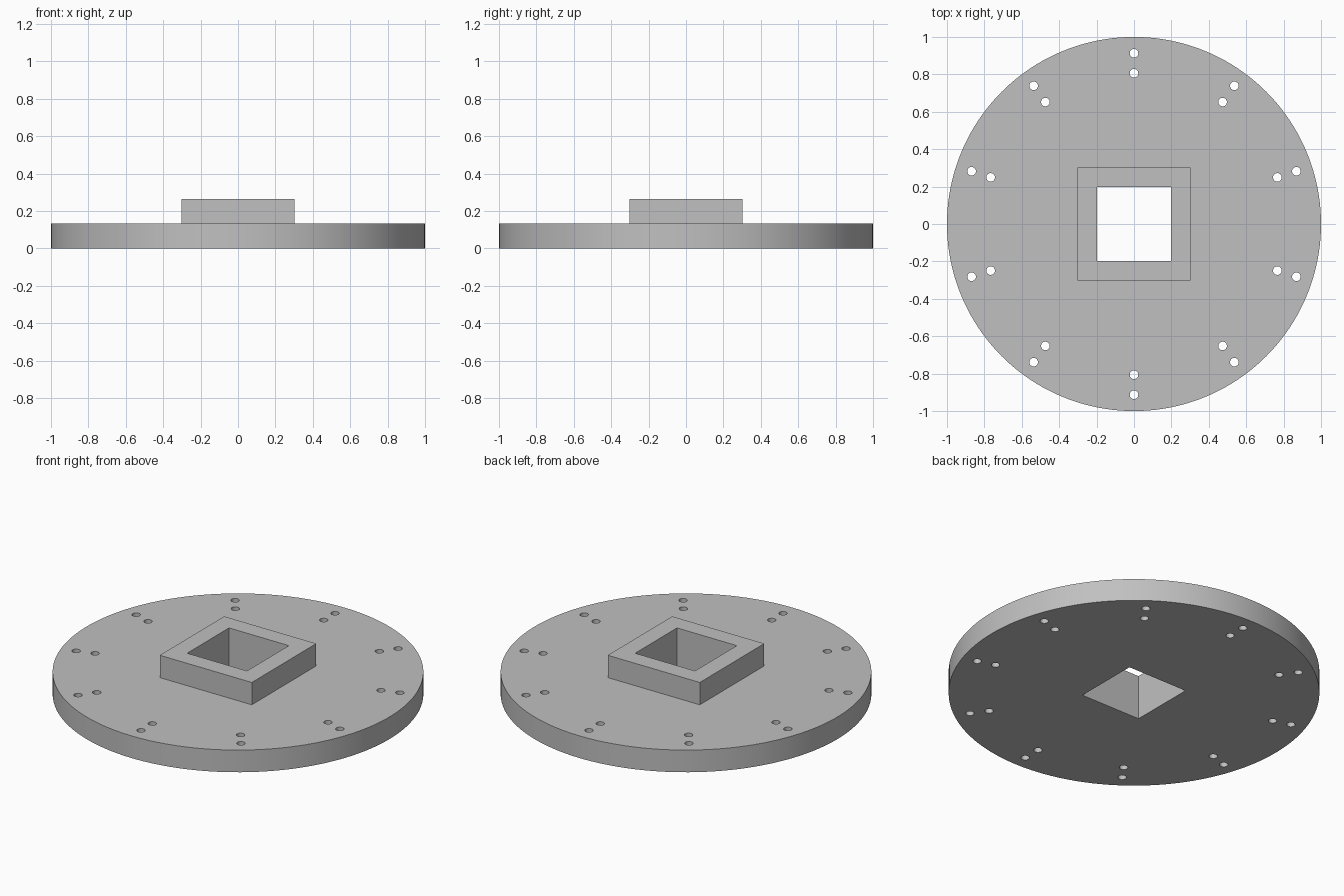
import bpy
import math

PLATE_H, TOP_H = 0.132, 0.265
BOSS_W, SOCKET_W = 0.606, 0.394
HOLE_R, RINGS, HOLE_COUNT = 0.023, (0.806, 0.913), 10

cube = bpy.data.objects.get("Cube")
if cube:
    bpy.data.objects.remove(cube, do_unlink=True)

grey = bpy.data.materials.new("plain grey")
grey.use_nodes = True
colour = (0.53, 0.53, 0.53, 1)
grey.diffuse_color = colour
grey.node_tree.nodes["Principled BSDF"].inputs["Base Color"].default_value = colour


def cylinder(name, radius, z0, z1, x=0, y=0, sides=24):
    bpy.ops.mesh.primitive_cylinder_add(
        vertices=sides, radius=radius, depth=z1 - z0, location=(x, y, (z0 + z1) / 2))
    return finish(name)


def block(name, width, z0, z1):
    bpy.ops.mesh.primitive_cube_add(size=1, location=(0, 0, (z0 + z1) / 2))
    bpy.context.object.scale = (width, width, z1 - z0)
    bpy.ops.object.transform_apply(location=False, rotation=False, scale=True)
    return finish(name)


def finish(name):
    obj = bpy.context.object
    obj.name = name
    obj.data.materials.append(grey)
    return obj


def combine(target, tool, operation):
    mod = target.modifiers.new(tool.name, "BOOLEAN")
    mod.operation, mod.solver, mod.object = operation, "EXACT", tool
    bpy.ops.object.select_all(action="DESELECT")
    target.select_set(True)
    bpy.context.view_layer.objects.active = target
    bpy.ops.object.modifier_apply(modifier=mod.name)
    bpy.data.objects.remove(tool, do_unlink=True)


# Round plate with the square boss fused on top
plate = cylinder("mounting_plate", 1, 0, PLATE_H, sides=160)
combine(plate, block("square_boss", BOSS_W, PLATE_H / 2, TOP_H), "UNION")

# Square socket through the whole part
combine(plate, block("socket_cutter", SOCKET_W, -0.1, TOP_H + 0.1), "DIFFERENCE")

# Pairs of bolt holes around the rim, cut together
cutters = []
for i in range(HOLE_COUNT):
    angle = math.pi / 2 + math.tau * i / HOLE_COUNT
    for ring in RINGS:
        cutters.append(cylinder("hole_cutter", HOLE_R, -0.1, PLATE_H + 0.1,
                                ring * math.cos(angle), ring * math.sin(angle)))
bpy.ops.object.select_all(action="DESELECT")
for cutter in cutters:
    cutter.select_set(True)
bpy.context.view_layer.objects.active = cutters[0]
bpy.ops.object.join()
combine(plate, cutters[0], "DIFFERENCE")

# Smooth round walls with crisp edges
plate.select_set(True)
bpy.context.view_layer.objects.active = plate
bpy.ops.object.shade_smooth_by_angle(angle=math.radians(30))
